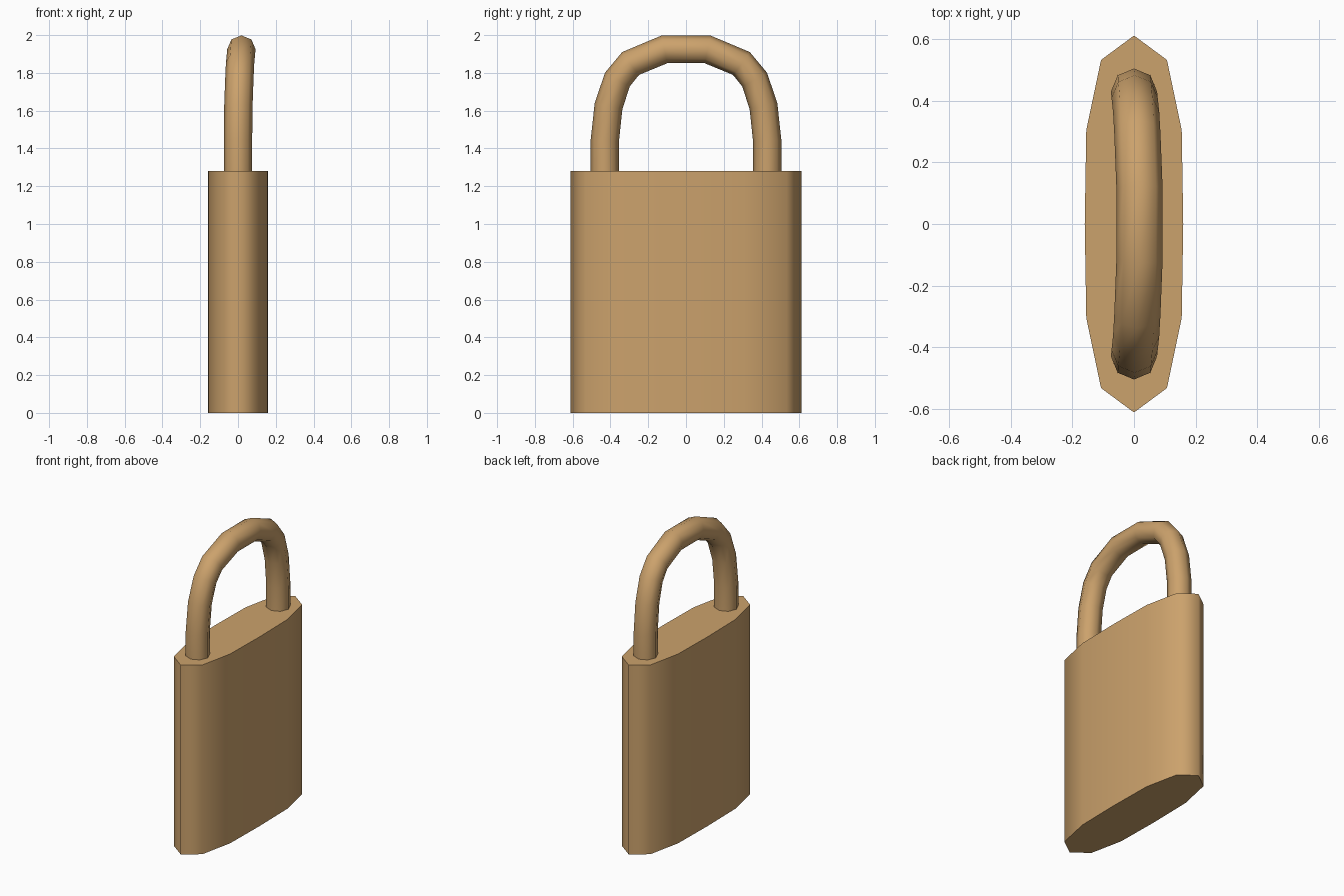
import bpy, bmesh
from math import sin, cos, pi, radians
from mathutils import Vector

if "Cube" in bpy.data.objects:
    bpy.data.objects.remove(bpy.data.objects["Cube"])

brass = bpy.data.materials.new("brass")
brass.diffuse_color = (0.6, 0.36, 0.15, 1)
brass.use_nodes = True
brass.node_tree.nodes["Principled BSDF"].inputs["Base Color"].default_value = brass.diffuse_color


def loft(name, rings, caps):
    """Skin a list of closed rings into one smooth-sided object."""
    bm = bmesh.new()
    loops = [[bm.verts.new(p) for p in ring] for ring in rings]
    n = len(loops[0])
    for a, b in zip(loops, loops[1:]):
        for i in range(n):
            j = (i + 1) % n
            bm.faces.new((a[i], a[j], b[j], b[i]))
    if caps:
        bm.faces.new(loops[0])
        bm.faces.new(loops[-1])
    bmesh.ops.recalc_face_normals(bm, faces=bm.faces)
    mesh = bpy.data.meshes.new(name)
    bm.to_mesh(mesh)
    bm.free()
    mesh.materials.append(brass)
    ob = bpy.data.objects.new(name, mesh)
    bpy.context.collection.objects.link(ob)
    bpy.ops.object.select_all(action='DESELECT')
    ob.select_set(True)
    bpy.context.view_layer.objects.active = ob
    bpy.ops.object.shade_smooth_by_angle(angle=radians(75))
    return ob


# Lock body: extruded 12-sided oval, pointed at both ends
quarter = [(0, 0.612), (0.107, 0.533), (0.155, 0.305), (0.16, 0)]
half = quarter + [(x, -y) for x, y in quarter[-2::-1]]
outline = half + [(-x, y) for x, y in half[-2:0:-1]]
loft("lock_body", [[(x, y, z) for x, y in outline] for z in (0, 1.28)], True)

# Shackle: 8-sided tube along a mirrored arch that leans slightly to +x
arch = [Vector(p) for p in [(0, 0.43, 1.275), (0, 0.43, 1.44), (0.002, 0.41, 1.625),
                            (0.007, 0.363, 1.765), (0.011, 0.293, 1.85), (0.018, 0.113, 1.925)]]
path = arch + [Vector((p.x, -p.y, p.z)) for p in reversed(arch)]
radius, sides = 0.075, 8
rings = []
for i, p in enumerate(path):
    before = (p - path[i - 1]).normalized() if i else Vector()
    after = (path[i + 1] - p).normalized() if i < len(path) - 1 else Vector()
    t = (before + after).normalized()
    out = Vector((0, t.z, -t.y)).normalized()
    side = t.cross(out).normalized()
    rings.append([p + radius * (cos(2 * pi * k / sides) * out + sin(2 * pi * k / sides) * side)
                  for k in range(sides)])
loft("shackle", rings, False)
